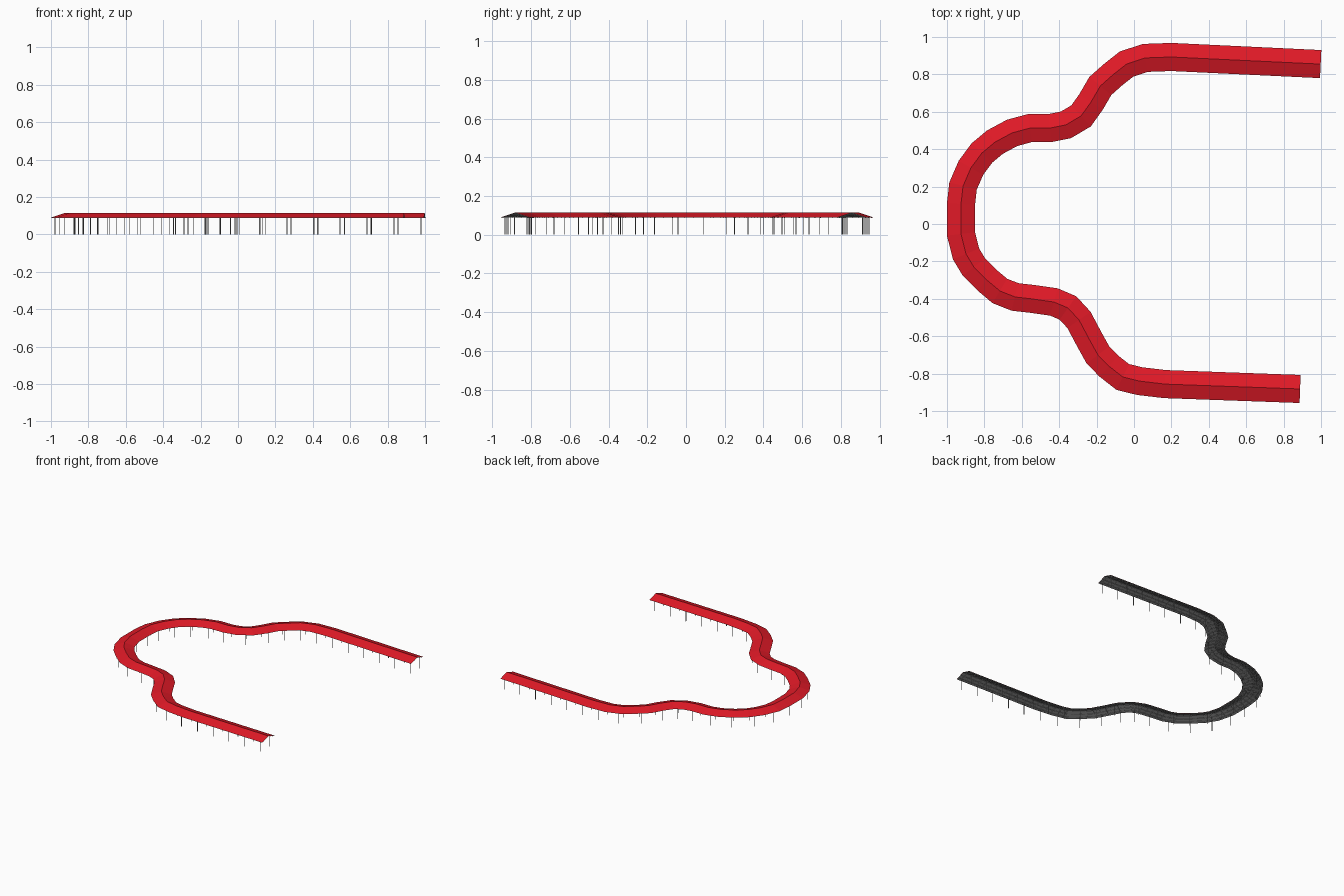
import bpy, bmesh
from mathutils import Vector

if "Cube" in bpy.data.objects:
    bpy.data.objects.remove(bpy.data.objects["Cube"])

# Ridge line of the winding canopy, seen from above
PATH = [Vector(p) for p in [
    (.998, .855), (.2, .893), (.06, .888), (-.04, .855), (-.11, .80), (-.18, .738),
    (-.23, .652), (-.283, .578), (-.364, .53), (-.45, .513), (-.556, .513),
    (-.652, .487), (-.743, .438), (-.813, .38), (-.872, .30), (-.914, .203),
    (-.925, .107), (-.925, -.053), (-.898, -.16), (-.856, -.23), (-.786, -.30),
    (-.717, -.358), (-.636, -.39), (-.54, -.401), (-.428, -.417), (-.353, -.449),
    (-.294, -.513), (-.24, -.615), (-.193, -.70), (-.134, -.76), (-.06, -.818),
    (.03, -.84), (.166, -.856), (.888, -.882)]]
HALF, EAVE, RIDGE = .075, .09, .115


def roof_z(off):
    return RIDGE - (RIDGE - EAVE) * abs(off) / HALF


def side(d):
    return Vector((-d.y, d.x))


# Mitred sideways direction at every path point
MITRE = []
for i, p in enumerate(PATH):
    a = (p - PATH[max(i - 1, 0)]).normalized()
    b = (PATH[min(i + 1, len(PATH) - 1)] - p).normalized()
    n = side((a + b).normalized())
    MITRE.append(n / max(n.dot(side(b if b.length else a)), .5))


def material(name, col):
    m = bpy.data.materials.new(name)
    m.diffuse_color = (*col, 1)
    m.use_nodes = True
    m.node_tree.nodes["Principled BSDF"].inputs["Base Color"].default_value = m.diffuse_color
    return m


def finish(bm, name, mat):
    me = bpy.data.meshes.new(name)
    bm.to_mesh(me)
    bm.free()
    ob = bpy.data.objects.new(name, me)
    bpy.context.collection.objects.link(ob)
    me.materials.append(mat)


def sweep(bm, profile, closed=False):
    """Sweep an (offset, z) profile along the path."""
    rows = [[bm.verts.new((*(p + n * o), z)) for o, z in profile]
            for p, n in zip(PATH, MITRE)]
    count = len(profile) if closed else len(profile) - 1
    for r, s in zip(rows, rows[1:]):
        for j in range(count):
            k = (j + 1) % len(profile)
            bm.faces.new((r[j], r[k], s[k], s[j]))
    if closed:
        bm.faces.new(rows[0])
        bm.faces.new(rows[-1])
    bmesh.ops.recalc_face_normals(bm, faces=bm.faces)


def stations(start, step):
    """Points and sideways directions at even steps along the path."""
    at, walked = start, 0
    for p, q in zip(PATH, PATH[1:]):
        length = (q - p).length
        while at <= walked + length:
            d = (q - p).normalized()
            yield p + d * (at - walked), d
            at += step
        walked += length


def bar(bm, corners, thick):
    """Prism between two matching quads."""
    lo, hi = [[bm.verts.new(c) for c in quad] for quad in corners]
    bm.faces.new(lo[::-1])
    bm.faces.new(hi)
    for j in range(4):
        k = (j + 1) % 4
        bm.faces.new((lo[j], lo[k], hi[k], hi[j]))


red = material("red_sheet", (.75, .01, .02))
grey = material("grey_steel", (.3, .3, .3))

# Folded red roof and its grey lining
for name, drop, mat in (("roof", 0, red), ("roof_lining", .0015, grey)):
    bm = bmesh.new()
    sweep(bm, [(o, roof_z(o) - drop) for o in (HALF, 0, -HALF)])
    finish(bm, name, mat)

# Purlins running under the roof
bm = bmesh.new()
for o in (-.055, -.028, 0, .028, .055):
    z = roof_z(o) - .003
    sweep(bm, [(o - .001, z), (o + .001, z), (o + .001, z - .002), (o - .001, z - .002)], True)
finish(bm, "purlins", grey)

# Rafters across the roof
bm = bmesh.new()
for p, d in stations(.02, .0479):
    for s in (-1, 1):
        quads = []
        for o in (0, s * .068):
            c, z = p + side(d) * o, roof_z(o) - .002
            e = d * .001
            quads.append([(*(c - e), z), (*(c + e), z), (*(c + e), z - .003), (*(c - e), z - .003)])
        bar(bm, quads, .002)
bmesh.ops.recalc_face_normals(bm, faces=bm.faces)
finish(bm, "rafters", grey)

# Pairs of slender posts
bm = bmesh.new()
for p, d in stations(.02, .1437):
    for o in (-.055, .055):
        c, h = p + side(d) * o, .0015
        ring = [c + d * (h * a) + side(d) * (h * b) for a, b in ((-1, -1), (1, -1), (1, 1), (-1, 1))]
        bar(bm, [[(*v, z) for v in ring] for z in (0, roof_z(o) - .002)], h)
bmesh.ops.recalc_face_normals(bm, faces=bm.faces)
finish(bm, "posts", grey)
